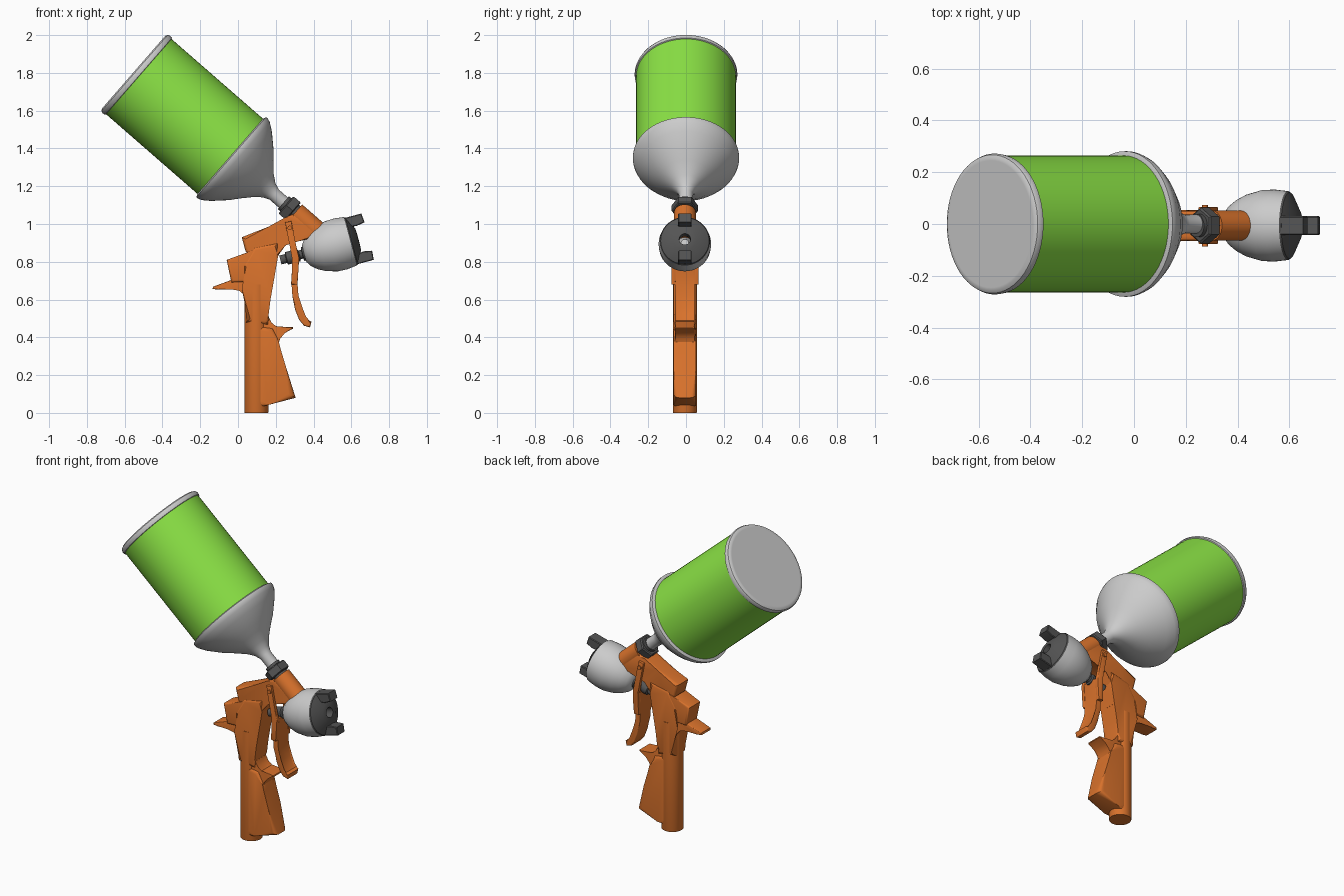
import bpy, bmesh
from math import cos, sin, pi, radians
from mathutils import Vector, Matrix

if "Cube" in bpy.data.objects:
    bpy.data.objects.remove(bpy.data.objects["Cube"])

GY = -0.006  # the gun sits a hair off the cup's centre plane


def material(name, rgb):
    m = bpy.data.materials.new(name)
    m.diffuse_color = (*rgb, 1)
    m.use_nodes = True
    m.node_tree.nodes["Principled BSDF"].inputs["Base Color"].default_value = m.diffuse_color
    return m


ORANGE = material("orange_paint", (0.70, 0.17, 0.025))
GREEN = material("green_cup", (0.26, 0.77, 0.06))
DARK = material("dark_metal", (0.09, 0.09, 0.09))


def finish(name, bm, mat=None, angle=35):
    bmesh.ops.recalc_face_normals(bm, faces=bm.faces)
    me = bpy.data.meshes.new(name)
    bm.to_mesh(me)
    bm.free()
    ob = bpy.data.objects.new(name, me)
    bpy.context.collection.objects.link(ob)
    if mat:
        me.materials.append(mat)
    bpy.ops.object.select_all(action='DESELECT')
    ob.select_set(True)
    bpy.context.view_layer.objects.active = ob
    bpy.ops.object.shade_smooth_by_angle(angle=radians(angle))
    return ob


def lathe(name, origin, axis, profile, mat=None, n=48, caps=(True, True), angle=35):
    """Spin (distance along axis, radius) pairs around an axis."""
    bm = bmesh.new()
    rot = Matrix.Translation(origin) @ Vector(axis).to_track_quat('Z', 'Y').to_matrix().to_4x4()
    rings = [[bm.verts.new(rot @ Vector((r * cos(2 * pi * i / n), r * sin(2 * pi * i / n), t)))
              for i in range(n)] for t, r in profile]
    for a, b in zip(rings, rings[1:]):
        for i in range(n):
            j = (i + 1) % n
            bm.faces.new((a[i], a[j], b[j], b[i]))
    if caps[0]:
        bm.faces.new(rings[0])
    if caps[1]:
        bm.faces.new(rings[-1])
    return finish(name, bm, mat, angle)


def prism(name, pts, y0, y1, mat=ORANGE, bevel=0.0, segs=3):
    """Extrude a side outline (x, z) across y, with rounded side edges."""
    bm = bmesh.new()
    a = [bm.verts.new((x, y0 + GY, z)) for x, z in pts]
    b = [bm.verts.new((x, y1 + GY, z)) for x, z in pts]
    bm.faces.new(a)
    bm.faces.new(b)
    for i in range(len(pts)):
        j = (i + 1) % len(pts)
        bm.faces.new((a[i], a[j], b[j], b[i]))
    if bevel:
        edges = [e for e in bm.edges if abs(e.verts[0].co.y - e.verts[1].co.y) < 1e-6]
        bmesh.ops.bevel(bm, geom=edges, offset=bevel, segments=segs, profile=0.5,
                        affect='EDGES', clamp_overlap=True)
    return finish(name, bm, mat)


def strip(path, th):
    """Outline of a band of given thickness along an (x, z) path."""
    left, right = [], []
    for i, p in enumerate(path):
        d = Vector(path[min(i + 1, len(path) - 1)]) - Vector(path[max(i - 1, 0)])
        n = Vector((-d.y, d.x)).normalized() * th / 2
        left.append(tuple(Vector(p) + n))
        right.append(tuple(Vector(p) - n))
    return left + right[::-1]


# Cup, tilted back along its own axis from the hex nut
P = Vector((0.267, 0, 1.09))
U = Vector((-0.754, 0, 0.657)).normalized()
lathe("cup_funnel", P, U,
      [(0.0, 0.036), (0.10, 0.036), (0.135, 0.05), (0.171, 0.078), (0.223, 0.134),
       (0.26, 0.178), (0.33, 0.245), (0.37, 0.274), (0.39, 0.281), (0.402, 0.281),
       (0.408, 0.265)], n=64)
lathe("cup_body", P, U, [(0.40, 0.264), (1.065, 0.264)], GREEN, n=64)
lathe("cup_lid", P, U, [(1.05, 0.262), (1.053, 0.27), (1.068, 0.272), (1.08, 0.267),
                        (1.087, 0.255), (1.087, 0.245)], n=64)

# Hex nut and collar under the cup
G = P + Vector((0, GY, 0))
lathe("hex_nut", G, U, [(-0.035, 0.064), (-0.03, 0.07), (0.012, 0.07), (0.018, 0.062)],
      DARK, n=6, angle=20)
lathe("nut_collar", G, U, [(-0.055, 0.045), (0.035, 0.045)], DARK, n=24)
lathe("cup_inlet", G, U, [(-0.23, 0.058), (-0.046, 0.058)], ORANGE, n=32)

# Spray head, along the barrel axis tilted up 15 degrees
B = Vector((0.63, GY, 0.918))
D = Vector((cos(radians(15)), 0, sin(radians(15))))
N = Vector((-D.z, 0, D.x))
lathe("head_bulb", B, D,
      [(-0.29, 0.045), (-0.27, 0.075), (-0.24, 0.099), (-0.20, 0.12), (-0.14, 0.137),
       (-0.09, 0.139), (-0.037, 0.133)], caps=(True, False))
lathe("air_cap", B, D, [(-0.04, 0.133), (-0.03, 0.128), (0.006, 0.06), (0.008, 0.03),
                        (-0.05, 0.03)], DARK, caps=(False, False), angle=25)
lathe("fluid_tip", B, D, [(-0.25, 0.045), (-0.12, 0.045), (-0.07, 0.02)], None, n=24)
for side, name in ((1, "upper_horn"), (-1, "lower_horn")):
    outline = [B + D * s + N * (r * side) for s, r in
               ((-0.05, 0.075), (-0.035, 0.127), (0.058, 0.127), (0.062, 0.078), (0.02, 0.07))]
    prism(name, [(v.x, v.z) for v in outline], -0.036, 0.036, DARK, 0.004, 1)

# Packing nut and needle sleeve behind the trigger
lathe("packing_nut", B, D, [(-0.42, 0.024), (-0.39, 0.024), (-0.385, 0.034), (-0.32, 0.034),
                            (-0.315, 0.024), (-0.30, 0.024), (-0.298, 0.038), (-0.26, 0.038)],
      DARK, n=24)

# Gun body
prism("upper_body", [(0.02, 0.93), (0.16, 0.985), (0.25, 1.035), (0.31, 1.06), (0.42, 0.975),
                     (0.41, 0.92), (0.32, 0.925), (0.24, 0.90), (0.20, 0.80), (0.10, 0.80),
                     (0.04, 0.855)], -0.056, 0.056, bevel=0.016)
prism("rear_block", [(-0.035, 0.69), (-0.06, 0.81), (0.05, 0.85), (0.19, 0.90), (0.19, 0.70)],
      -0.058, 0.058, bevel=0.014)
prism("rear_tang", [(-0.135, 0.656), (-0.132, 0.668), (-0.04, 0.702), (0.08, 0.72), (0.08, 0.58),
                    (0.037, 0.61), (0.03, 0.632), (0.01, 0.65), (-0.03, 0.657), (-0.10, 0.652)],
      -0.048, 0.048, bevel=0.004)
prism("upper_grip", [(0.042, 0.48), (0.042, 0.66), (0.02, 0.78), (0.08, 0.88), (0.222, 0.91),
                     (0.212, 0.83), (0.195, 0.73), (0.172, 0.60), (0.162, 0.52), (0.165, 0.46)],
      -0.06, 0.06, bevel=0.022)

# Grip: round spine with a flared front and a finger hook
lathe("grip_spine", (0.0975, GY, 0), (0, 0, 1), [(0, 0.062), (0.004, 0.0635), (0.68, 0.0635)],
      ORANGE)
prism("grip_front", [(0.09, 0.025), (0.16, 0.042), (0.305, 0.08), (0.255, 0.24), (0.225, 0.34),
                     (0.215, 0.38), (0.19, 0.455), (0.09, 0.47)], -0.06, 0.06, bevel=0.03, segs=4)
prism("finger_hook", [(0.12, 0.38), (0.214, 0.36), (0.22, 0.395), (0.245, 0.425), (0.292, 0.446),
                      (0.29, 0.454), (0.20, 0.455), (0.175, 0.475), (0.163, 0.51), (0.12, 0.51)],
      -0.052, 0.052, bevel=0.004)

# Trigger: curved blade hung on two side arms
blade = [(0.309, 0.82), (0.302, 0.76), (0.298, 0.70), (0.304, 0.62), (0.318, 0.55),
         (0.338, 0.50), (0.358, 0.475), (0.385, 0.468)]
prism("trigger_blade", strip(blade, 0.032), -0.052, 0.052, bevel=0.008)
arm = [(0.266, 1.012), (0.278, 0.95), (0.292, 0.88), (0.307, 0.82), (0.303, 0.76), (0.298, 0.68)]
for side, name in ((1, "trigger_arm_back"), (-1, "trigger_arm_front")):
    y0, y1 = sorted((side * 0.05, side * 0.072))
    prism(name, strip(arm, 0.034), y0, y1, bevel=0.004, segs=2)
lathe("trigger_pivot", (0.274, GY - 0.08, 0.98), (0, 1, 0), [(0, 0.012), (0.16, 0.012)],
      ORANGE, n=20)
